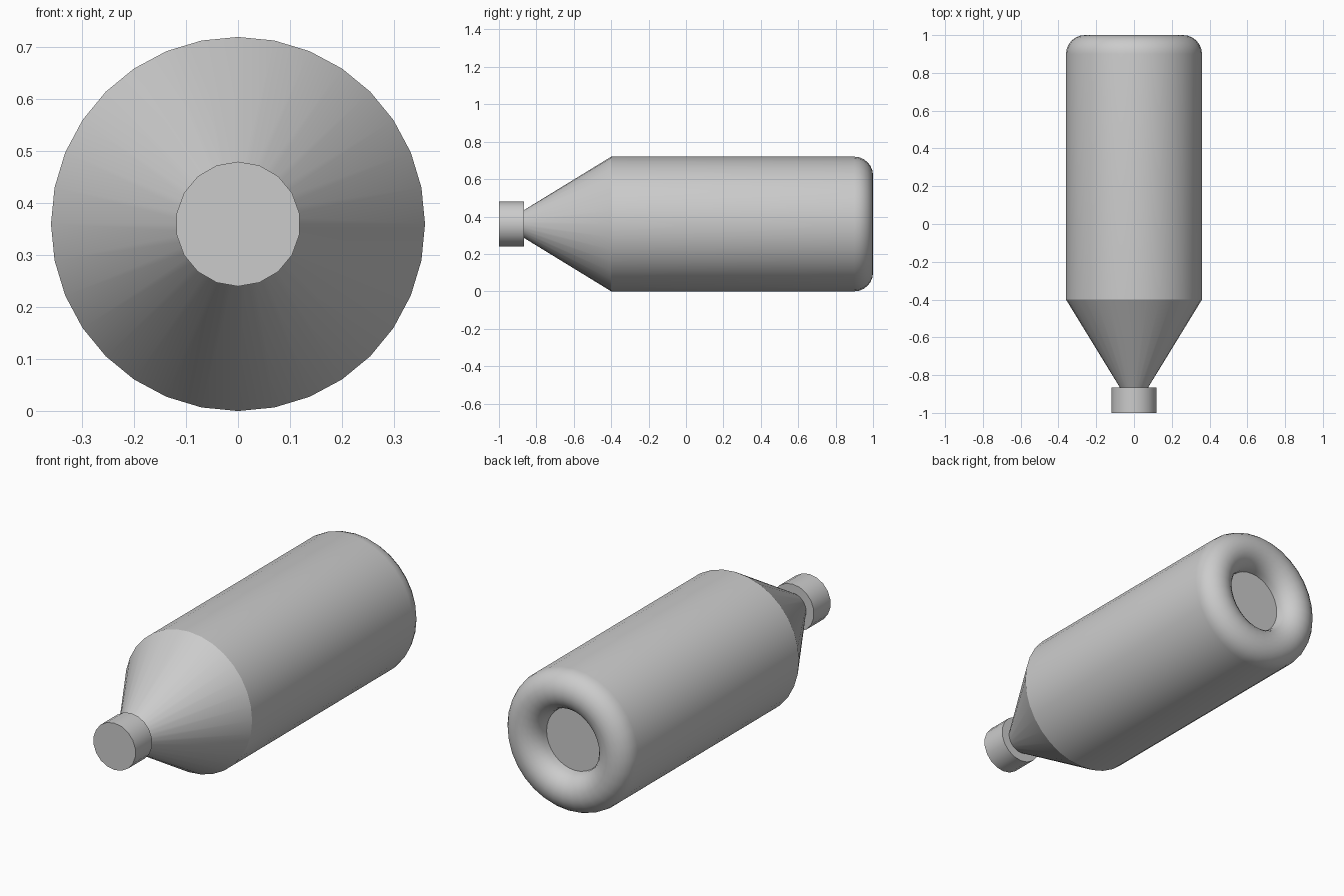
import bpy, bmesh, math

if "Cube" in bpy.data.objects:
    bpy.data.objects.remove(bpy.data.objects["Cube"])

AXIS_Z = 0.36


def lathe(name, profile, sides):
    """Revolve (radius, y) points around the lengthwise axis; both ends are capped."""
    bm = bmesh.new()
    rings = []
    for r, y in profile:
        ring = []
        for i in range(sides):
            a = 2 * math.pi * i / sides
            ring.append(bm.verts.new((r * math.sin(a), y, AXIS_Z + r * math.cos(a))))
        rings.append(ring)
    for a, b in zip(rings, rings[1:]):
        for i in range(sides):
            j = (i + 1) % sides
            bm.faces.new((a[i], a[j], b[j], b[i]))
    bm.faces.new(rings[0])
    bm.faces.new(rings[-1])
    bmesh.ops.recalc_face_normals(bm, faces=bm.faces)
    mesh = bpy.data.meshes.new(name)
    bm.to_mesh(mesh)
    bm.free()
    obj = bpy.data.objects.new(name, mesh)
    bpy.context.collection.objects.link(obj)
    bpy.ops.object.select_all(action='DESELECT')
    obj.select_set(True)
    bpy.context.view_layer.objects.active = obj
    bpy.ops.object.shade_smooth_by_angle(angle=math.radians(30))
    return obj


# Bottle: tapered shoulder, straight body, rounded rim rolling into a recessed base
rim = [(0.26 + 0.1 * math.cos(t), 0.9 + 0.1 * math.sin(t))
       for t in (math.pi * k / 12 for k in range(13))]
lathe("bottle_body", [(0.075, -0.865), (0.36, -0.4)] + rim, 32)

# Cap: plain short cylinder on the neck
lathe("cap", [(0.12, -1.0), (0.12, -0.865)], 18)
